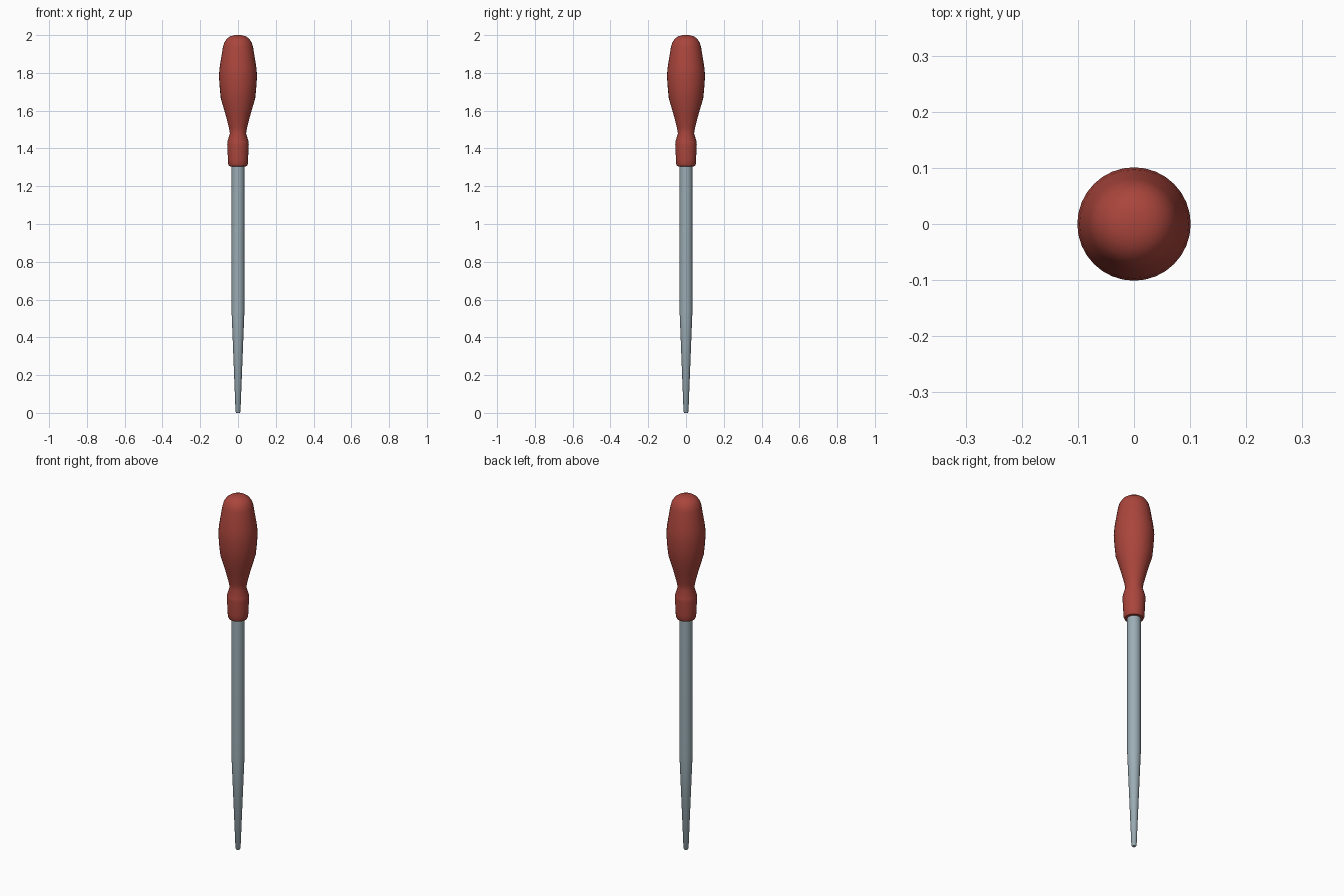
import bpy, bmesh, math

if "Cube" in bpy.data.objects:
    bpy.data.objects.remove(bpy.data.objects["Cube"])


def lathe(name, profile, color, sides=32):
    """Revolve a (radius, height) profile around z; the ends are capped."""
    bm = bmesh.new()
    rings = []
    for r, z in profile:
        rings.append([bm.verts.new((r * math.cos(2 * math.pi * i / sides),
                                    r * math.sin(2 * math.pi * i / sides), z))
                      for i in range(sides)])
    for low, high in zip(rings, rings[1:]):
        for i in range(sides):
            j = (i + 1) % sides
            bm.faces.new((low[i], low[j], high[j], high[i]))
    bm.faces.new(rings[0][::-1])
    bm.faces.new(rings[-1])
    mesh = bpy.data.meshes.new(name)
    bm.to_mesh(mesh)
    bm.free()
    obj = bpy.data.objects.new(name, mesh)
    bpy.context.collection.objects.link(obj)
    mat = bpy.data.materials.new(name + "_material")
    mat.diffuse_color = color
    mat.use_nodes = True
    mat.node_tree.nodes["Principled BSDF"].inputs["Base Color"].default_value = mat.diffuse_color
    mesh.materials.append(mat)
    bpy.ops.object.select_all(action='DESELECT')
    obj.select_set(True)
    bpy.context.view_layer.objects.active = obj
    bpy.ops.object.shade_smooth_by_angle(angle=math.radians(35))
    return obj


# Tapered steel shaft, its upper end seated inside the handle
lathe("shaft", [(0.009, 0.0), (0.013, 0.006), (0.034, 0.54), (0.034, 1.34)],
      (0.33, 0.42, 0.46, 1))

# Turned handle: collar, neck, swelling grip and domed end
lathe("handle", [
    (0.034, 1.305), (0.047, 1.306), (0.052, 1.318), (0.053, 1.34),
    (0.057, 1.42), (0.056, 1.435), (0.043, 1.48), (0.048, 1.51),
    (0.066, 1.58), (0.091, 1.665), (0.0965, 1.72), (0.101, 1.785),
    (0.097, 1.83), (0.080, 1.935), (0.073, 1.96), (0.060, 1.98),
    (0.042, 1.993), (0.022, 1.999), (0.004, 2.0),
], (0.40, 0.06, 0.045, 1))
